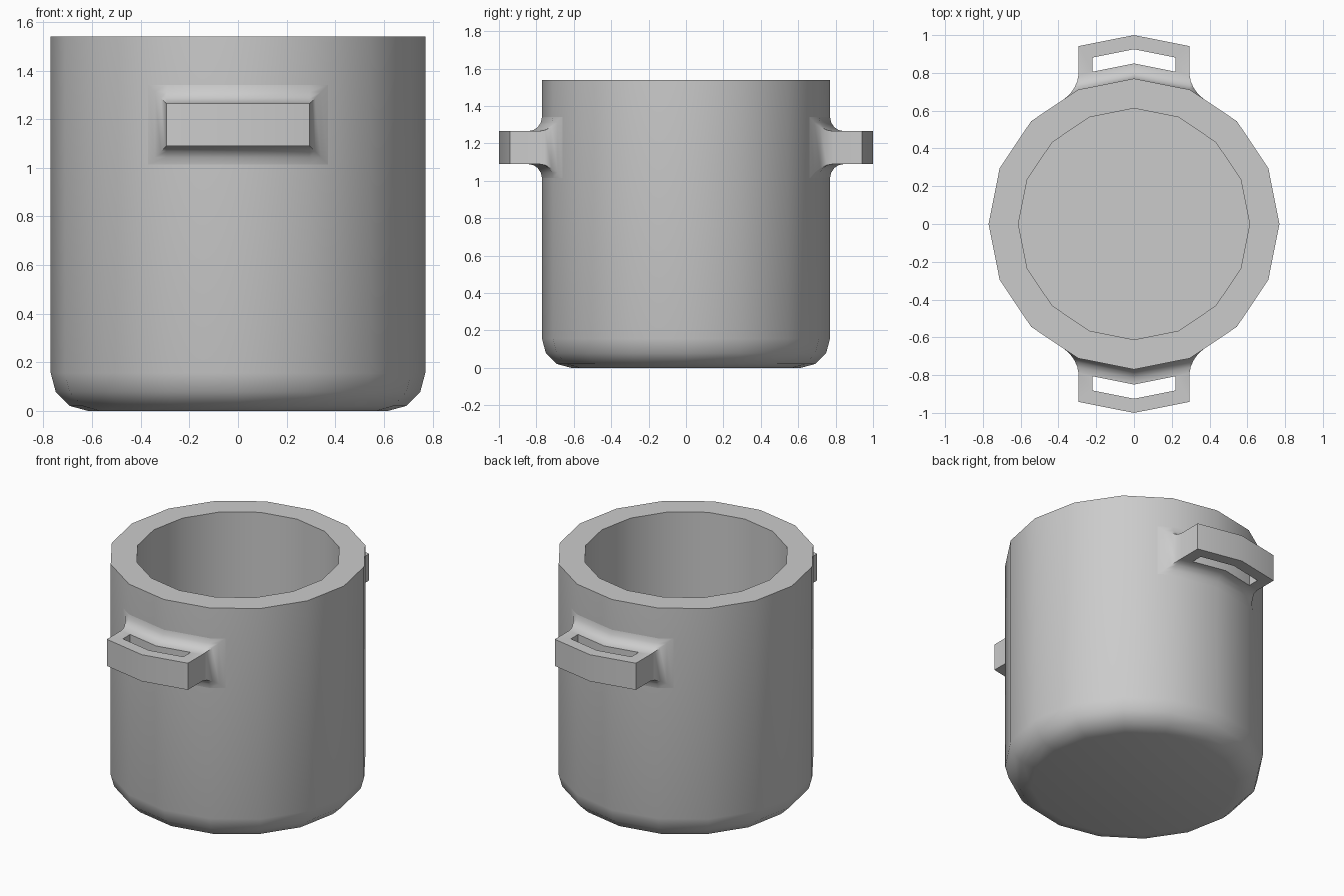
import bpy, bmesh
from math import sin, cos, tan, pi, radians

if "Cube" in bpy.data.objects:
    bpy.data.objects.remove(bpy.data.objects["Cube"])

SIDES, R_OUT, R_IN, HEIGHT, ROUND = 16, 0.77, 0.612, 1.54, 0.156
HALF_W, Z_LOW, Z_HIGH = R_OUT * sin(pi / 8), 1.09, 1.265   # handle bar
FILLET, REACH = 0.076, 0.23


def finish(bm, name, angle):
    bmesh.ops.remove_doubles(bm, verts=bm.verts, dist=1e-5)
    bmesh.ops.recalc_face_normals(bm, faces=bm.faces)
    mesh = bpy.data.meshes.new(name)
    bm.to_mesh(mesh)
    bm.free()
    ob = bpy.data.objects.new(name, mesh)
    bpy.context.collection.objects.link(ob)
    bpy.ops.object.select_all(action='DESELECT')
    ob.select_set(True)
    bpy.context.view_layer.objects.active = ob
    bpy.ops.object.shade_smooth_by_angle(angle=radians(angle))
    return ob


def bridge(bm, a, b, skip=()):
    n = len(a)
    for i in range(n):
        if i not in skip:
            vs = [a[i], a[(i + 1) % n], b[(i + 1) % n], b[i]]
            if len({tuple(v.co) for v in vs}) == 4:
                bm.faces.new(vs)


def wall(x):
    # distance of the faceted pot wall from the centre plane
    x = abs(x)
    if x <= HALF_W:
        return R_OUT - x * tan(pi / 16)
    return R_OUT * cos(pi / 8) - (x - HALF_W) * tan(3 * pi / 16)


# Pot body: rounded foot, straight wall, thick rim, inner floor
profile = [(R_OUT - ROUND + ROUND * sin(t), ROUND - ROUND * cos(t))
           for t in (0, pi / 6, pi / 3, pi / 2)]
profile += [(R_OUT, HEIGHT), (R_IN, HEIGHT), (R_IN, ROUND)]
bm = bmesh.new()
rings = [[bm.verts.new((r * cos(2 * pi * i / SIDES), r * sin(2 * pi * i / SIDES), z))
          for i in range(SIDES)] for r, z in profile]
for a, b in zip(rings, rings[1:]):
    bridge(bm, a, b)
bm.faces.new(rings[0])
bm.faces.new(rings[-1])
finish(bm, "pot_body", 40)


# Handles: slotted bar with a flared root, following the wall facets
def handle(name, side):
    bm = bmesh.new()

    def point(x, e, z):
        return bm.verts.new((side * x, side * (wall(x) + e), z))

    # Flared root rings
    rings = []
    for k in range(5):
        t = k * pi / 8
        d, e = FILLET * (1 - sin(t)), FILLET * (1 - cos(t))
        xs = [-HALF_W - d, -HALF_W, 0, HALF_W, HALF_W + d]
        rings.append([point(x, e, Z_HIGH + d) for x in xs] +
                     [point(x, e, Z_LOW - d) for x in reversed(xs)])
    for a, b in zip(rings, rings[1:]):
        bridge(bm, a, b)

    # Bar with the slot through it
    def loop(w, e0, e1, z):
        return [point(x, e, z) for x, e in
                ((-w, e0), (0, e0), (w, e0), (w, e1), (0, e1), (-w, e1))]

    out_lo, out_hi = (loop(HALF_W, FILLET, REACH, z) for z in (Z_LOW, Z_HIGH))
    in_lo, in_hi = (loop(0.22, 0.08, 0.155, z) for z in (Z_LOW, Z_HIGH))
    bridge(bm, out_lo, out_hi, skip=(0, 1))
    bridge(bm, in_hi, in_lo)
    bridge(bm, out_hi, in_hi)
    bridge(bm, in_lo, out_lo)

    # Triangles where the flare meets the bar corners
    for a, b in zip(rings[-2:-1], rings[-1:]):
        for i, j in ((0, 1), (3, 4), (5, 6), (8, 9)):
            bm.faces.new((a[i], a[j], b[i]))
    return finish(bm, name, 35)


handle("front_handle", -1)
handle("back_handle", 1)
